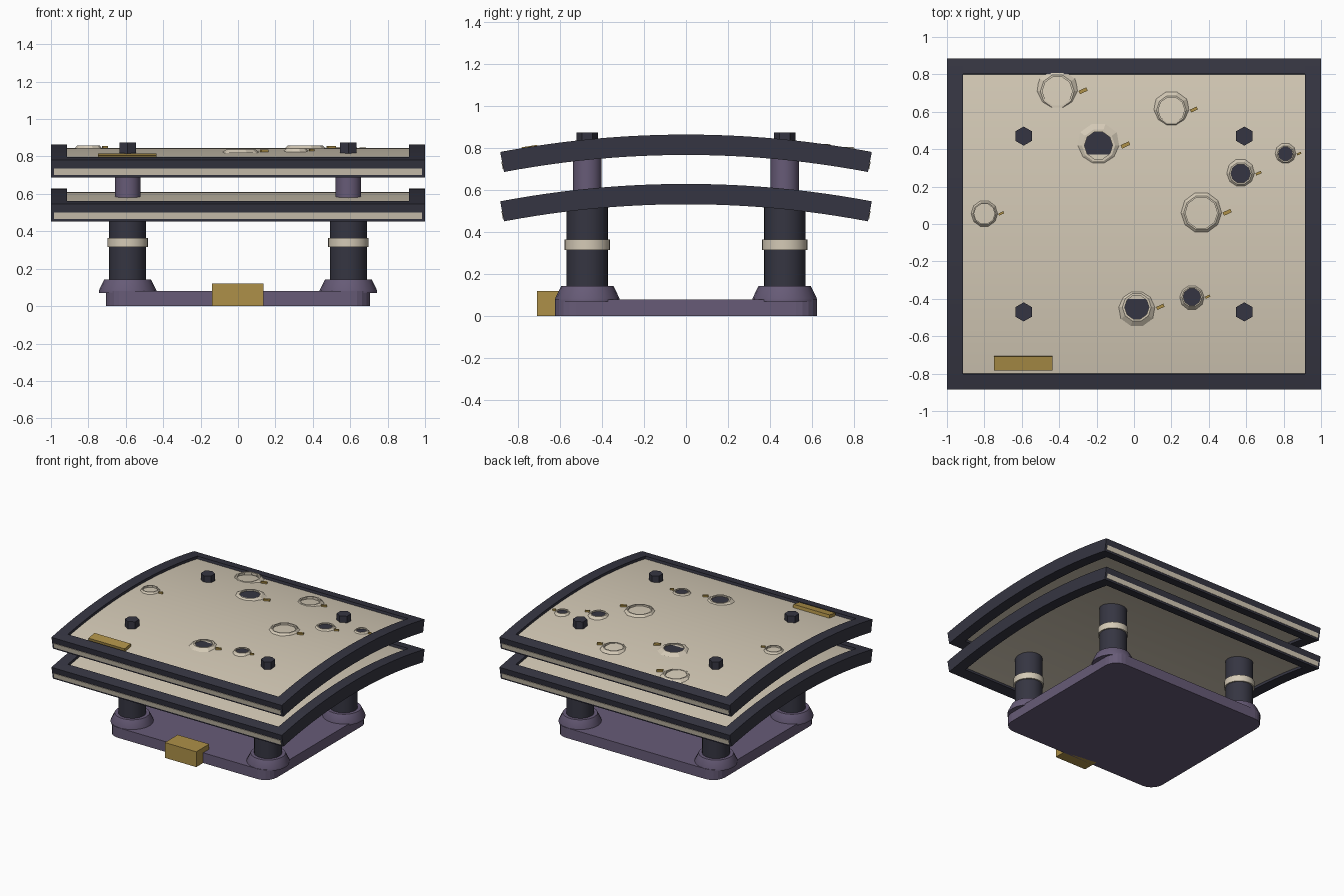
import bpy, bmesh, math

cube = bpy.data.objects.get("Cube")
if cube:
    bpy.data.objects.remove(cube, do_unlink=True)


def material(name, rgb):
    mat = bpy.data.materials.new(name)
    mat.use_nodes = True
    mat.diffuse_color = (*rgb, 1)
    mat.node_tree.nodes["Principled BSDF"].inputs["Base Color"].default_value = (*rgb, 1)
    return mat


CREAM = material("cream", (0.66, 0.59, 0.47))
DARK = material("dark slate", (0.036, 0.036, 0.054))
PURPLE = material("muted purple", (0.135, 0.105, 0.185))
BRASS = material("brass", (0.42, 0.28, 0.065))

R = 4.76                        # radius of the arched decks
HALF = math.asin(0.885 / R)     # half angle of a deck
INNER = math.asin(0.803 / R)    # half angle inside the frame
THICK = 0.097
UPPER, LOWER = 0.865, 0.63      # crown heights of the decks
PX, PY = 0.59, 0.47             # post position


def finish(name, bm, mat, smooth=False):
    bmesh.ops.recalc_face_normals(bm, faces=bm.faces)
    mesh = bpy.data.meshes.new(name)
    bm.to_mesh(mesh)
    bm.free()
    mesh.materials.append(mat)
    ob = bpy.data.objects.new(name, mesh)
    bpy.context.collection.objects.link(ob)
    if smooth:
        bpy.ops.object.select_all(action='DESELECT')
        ob.select_set(True)
        bpy.context.view_layer.objects.active = ob
        bpy.ops.object.shade_smooth_by_angle(angle=math.radians(35))
    return ob


def box(name, lo, hi, mat):
    bm = bmesh.new()
    bmesh.ops.create_cube(bm, size=1)
    for v in bm.verts:
        v.co = [(a + b) / 2 + c * (b - a) for a, b, c in zip(lo, hi, v.co)]
    return finish(name, bm, mat)


def lathe(name, profile, centre, mat, sides, smooth=False, closed=False, turn=0.0):
    """Revolve (radius, z) points; open profiles get flat caps."""
    bm = bmesh.new()
    rings = []
    for r, z in profile:
        angles = [turn + math.tau * i / sides for i in range(sides)]
        rings.append([bm.verts.new((r * math.cos(a), r * math.sin(a), z)) for a in angles])
    pairs = list(zip(rings, rings[1:]))
    if closed:
        pairs.append((rings[-1], rings[0]))
    else:
        bm.faces.new(rings[0])
        bm.faces.new(rings[-1])
    for a, b in pairs:
        for i in range(sides):
            j = (i + 1) % sides
            bm.faces.new((a[i], a[j], b[j], b[i]))
    ob = finish(name, bm, mat, smooth)
    ob.location = centre
    return ob


def arc_block(name, crown, x0, x1, a0, a1, depth0, depth1, mat, steps=24):
    """Block bent over the deck arc, between two depths under the crown."""
    bm = bmesh.new()
    rows = []
    for i in range(steps + 1):
        a = a0 + (a1 - a0) * i / steps
        rows.append([bm.verts.new((x, (R - d) * math.sin(a), crown - R + (R - d) * math.cos(a)))
                     for x, d in ((x0, depth0), (x1, depth0), (x1, depth1), (x0, depth1))])
    for a, b in zip(rows, rows[1:]):
        for i in range(4):
            j = (i + 1) % 4
            bm.faces.new((a[i], a[j], b[j], b[i]))
    bm.faces.new(rows[0])
    bm.faces.new(rows[-1])
    return finish(name, bm, mat, True)


def panel_z(y):
    return UPPER - R + math.sqrt((R - 0.02) ** 2 - y * y)


# Arched decks: cream panel, dark frame, cream edge stripes
for level, crown in (("lower", LOWER), ("upper", UPPER)):
    arc_block(level + "_panel", crown, -0.93, 0.93, -INNER - 0.003, INNER + 0.003,
              0.02, THICK - 0.02, CREAM)
    for side, s in (("left", 1), ("right", -1)):
        arc_block(f"{level}_{side}_rail", crown, s * 0.915, s, -HALF, HALF, 0, THICK, DARK)
    for side, s in (("back", 1), ("front", -1)):
        arc_block(f"{level}_{side}_rail", crown, -0.915, 0.915, s * INNER, s * HALF,
                  0, THICK, DARK, 3)
        arc_block(f"{level}_{side}_stripe", crown, -0.985, 0.985, s * (HALF - 0.001),
                  s * (HALF + 0.0007), 0.047, 0.083, CREAM, 1)

# Base slab with rounded corners
base = box("base", (-0.705, -0.625, 0), (0.705, 0.625, 0.08), PURPLE)
bm = bmesh.new()
bm.from_mesh(base.data)
upright = [e for e in bm.edges if abs(e.verts[0].co.z - e.verts[1].co.z) > 0.01]
bmesh.ops.bevel(bm, geom=upright, offset=0.1, segments=5, profile=0.5, affect='EDGES')
bm.to_mesh(base.data)
bm.free()

# Brass block on the front of the base
box("base_block", (-0.138, -0.71, 0), (0.135, -0.55, 0.12), BRASS)

# Four posts with flange, collar, spacer and hex nut
for fb, sy in (("back", 1), ("front", -1)):
    for lr, sx in (("left", 1), ("right", -1)):
        at = (sx * PX, sy * PY, 0)
        tag = f"{fb}_{lr}_"
        lathe(tag + "flange", [(0.153, 0.07), (0.153, 0.085), (0.125, 0.143)],
              at, PURPLE, 20, True)
        lathe(tag + "post", [(0.099, 0.12), (0.099, 0.56)], at, DARK, 24, True)
        lathe(tag + "collar", [(0.109, 0.315), (0.109, 0.365)], at, CREAM, 24, True)
        lathe(tag + "spacer", [(0.068, 0.55), (0.068, 0.805)], at, PURPLE, 20, True)
        lathe(tag + "nut", [(0.051, 0.79), (0.051, 0.876)], at, DARK, 6, turn=math.pi / 6)

# Craters: x, y, outer radius, inner radius, dark floor, each with a brass pointer
CRATERS = [
    (-0.41, 0.71, 0.115, 0.08, False),
    (-0.19, 0.42, 0.12, 0.075, True),
    (0.20, 0.61, 0.10, 0.07, False),
    (0.57, 0.27, 0.08, 0.052, True),
    (0.81, 0.375, 0.06, 0.038, True),
    (0.36, 0.06, 0.115, 0.085, False),
    (-0.80, 0.055, 0.075, 0.055, False),
    (0.015, -0.445, 0.105, 0.065, True),
    (0.31, -0.39, 0.07, 0.047, True),
]
for n, (x, y, outer, inner, dark) in enumerate(CRATERS, 1):
    z = panel_z(y)
    mid = inner + (outer - inner) * 0.3
    lathe(f"crater_rim_{n}", [(outer, -0.006), (mid, 0.014), (inner, 0.014), (inner, -0.006)],
          (x, y, z), CREAM, 10, closed=True)
    if dark:
        lathe(f"crater_floor_{n}", [(inner, -0.004), (inner, 0.004)], (x, y, z), DARK, 10)
    size = outer * 0.2
    pointer = box(f"crater_pointer_{n}", (-size, -size * 0.42, -0.008),
                  (size, size * 0.42, 0.012), BRASS)
    px, py = x + outer * 1.2, y + outer * 0.02
    pointer.location = (px, py, panel_z(py))
    pointer.rotation_euler.z = math.radians(25)

# Brass plate lying on the upper panel
plate = box("deck_plate", (-0.157, -0.038, -0.002), (0.157, 0.038, 0.024), BRASS)
plate.location = (-0.592, -0.743, panel_z(-0.743))
plate.rotation_euler.x = math.asin(0.743 / R)
